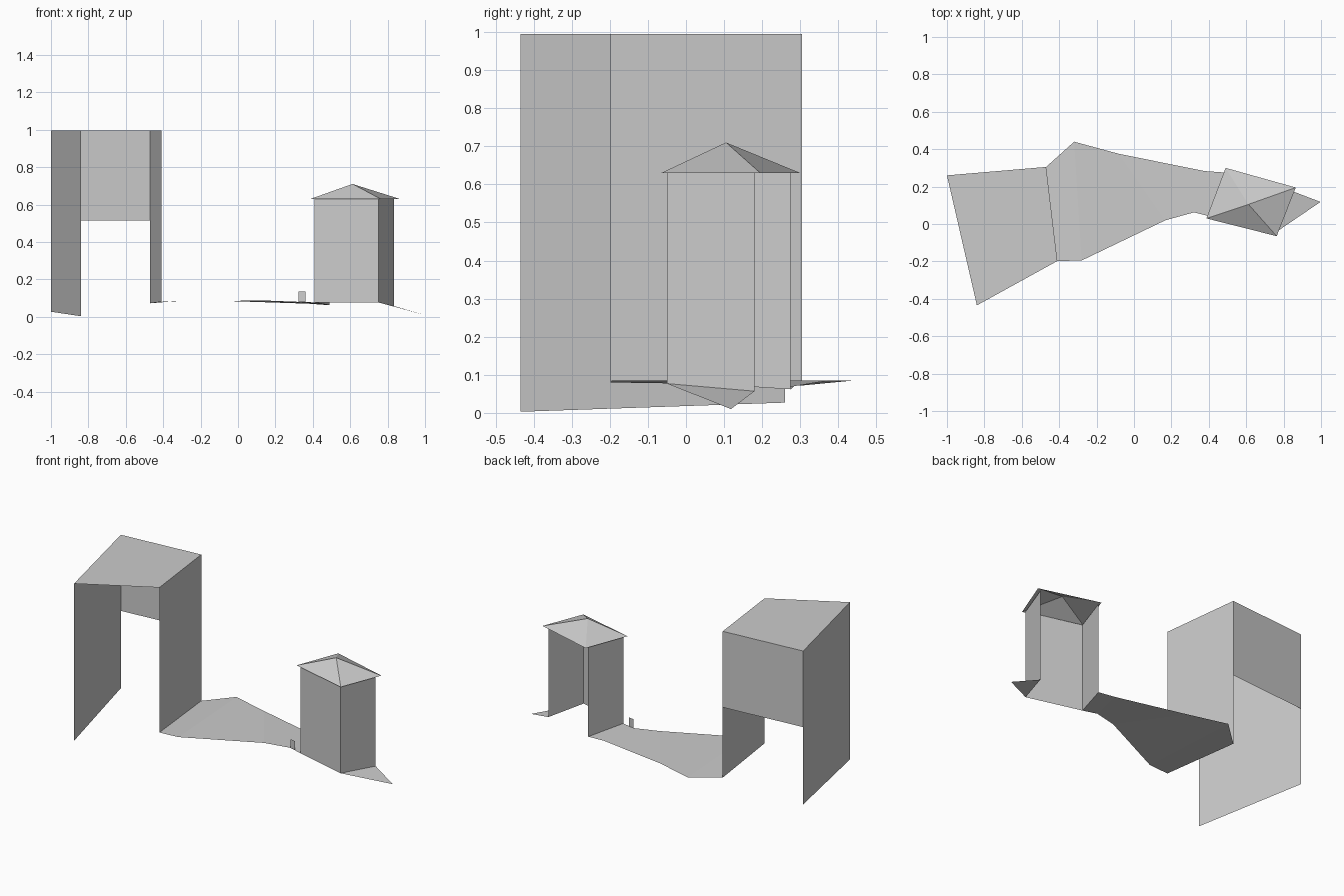
import bpy
from mathutils import Vector

cube = bpy.data.objects.get("Cube")
if cube:
    bpy.data.objects.remove(cube, do_unlink=True)

grey = bpy.data.materials.new("light_grey")
grey.use_nodes = True
colour = (0.6, 0.6, 0.6, 1)
grey.diffuse_color = colour
grey.node_tree.nodes["Principled BSDF"].inputs["Base Color"].default_value = colour


def sheet(name, verts, faces):
    """Flat-shaded open surface."""
    mesh = bpy.data.meshes.new(name)
    mesh.from_pydata([tuple(v) for v in verts], [], faces)
    mesh.materials.append(grey)
    mesh.update()
    obj = bpy.data.objects.new(name, mesh)
    bpy.context.collection.objects.link(obj)
    return obj


def wall(name, a, b, top, lift=None):
    """Upright panel from a to b, starting at their heights or at lift."""
    lo = [Vector(p) for p in (a, b)]
    if lift is not None:
        for p in lo:
            p.z = lift
    hi = [Vector((p.x, p.y, top)) for p in lo]
    return sheet(name, [lo[0], lo[1], hi[1], hi[0]], [(0, 1, 2, 3)])


# Ground corners of the gateway building
west_back = (-1.0, 0.26, 0.027)
west_front = (-0.84, -0.435, 0.003)
east_back = (-0.47, 0.305, 0.072)
east_front = (-0.41, -0.198, 0.08)
GATE_TOP = 0.995

wall("gate_west_wall", west_back, west_front, GATE_TOP)
wall("gate_east_wall", east_front, east_back, GATE_TOP)
wall("gate_back_wall", east_back, west_back, GATE_TOP, lift=0.515)
sheet("gate_roof",
      [(p[0], p[1], GATE_TOP) for p in (west_front, east_front, east_back, west_back)],
      [(0, 1, 2, 3)])

# Tower, open at the back
tower_west = (0.41, 0.04, 0.077)
tower_front = (0.75, -0.05, 0.077)
tower_east = (0.835, 0.18, 0.057)
tower_back = (0.49, 0.275, 0.062)
EAVES = 0.63

wall("tower_front_wall", tower_west, tower_front, EAVES)
wall("tower_east_wall", tower_front, tower_east, EAVES)
wall("tower_west_wall", tower_back, tower_west, EAVES)

# Overhanging four-sided roof
eaves = [(0.387, 0.03), (0.763, -0.065), (0.865, 0.195), (0.49, 0.3)]
sheet("tower_roof", [(x, y, EAVES) for x, y in eaves] + [(0.612, 0.105, 0.71)],
      [(i, (i + 1) % 4, 4) for i in range(4)])

# Ground strip between the two buildings
back_edge = [east_back, (-0.32, 0.44, 0.085), (-0.08, 0.375, 0.085),
             (0.377, 0.283, 0.07), tower_back]
front_edge = [east_front, (-0.28, -0.195, 0.085), (0.168, 0.02, 0.086),
              (0.32, 0.062, 0.08), tower_west]
n = len(back_edge)
sheet("ground_strip", front_edge + back_edge,
      [(i, i + 1, n + i + 1, n + i) for i in range(n - 1)])

# Sloping ground beside the tower
sheet("ground_point", [tower_front, (0.997, 0.118, 0.01), tower_east], [(0, 1, 2)])

# Small marker plate beside the path
wall("marker_plate", (0.323, 0.062, 0.079), (0.36, 0.055, 0.078), 0.135)
